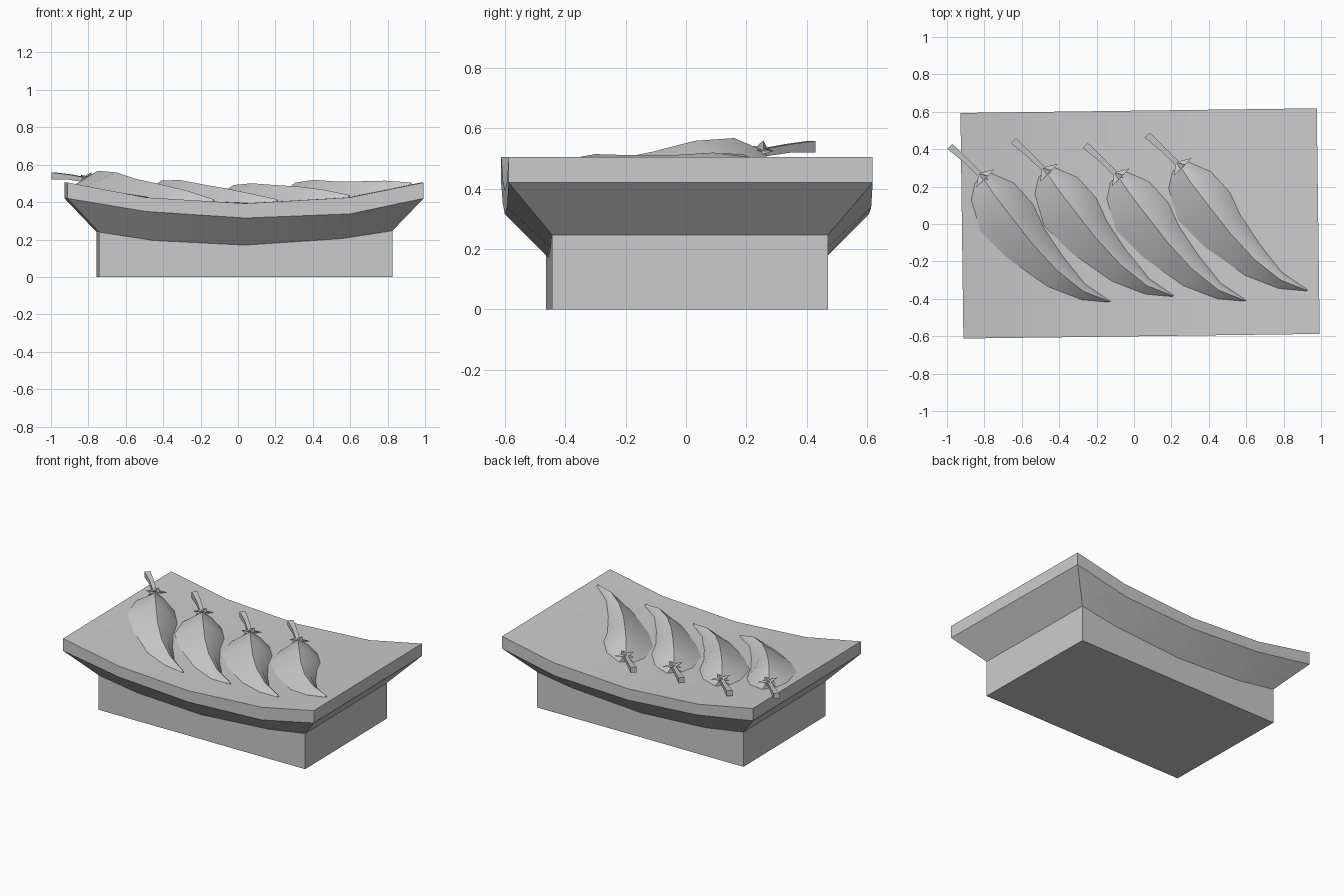
import bpy, bmesh, math
from mathutils import Vector

if "Cube" in bpy.data.objects:
    bpy.data.objects.remove(bpy.data.objects["Cube"])

grey = bpy.data.materials.new("stone grey")
grey.diffuse_color = (0.6, 0.6, 0.6, 1)
grey.use_nodes = True
grey.node_tree.nodes["Principled BSDF"].inputs["Base Color"].default_value = grey.diffuse_color


def make(name, verts, faces, angle=30):
    me = bpy.data.meshes.new(name)
    bm = bmesh.new()
    vs = [bm.verts.new(v) for v in verts]
    for f in faces:
        bm.faces.new([vs[i] for i in f])
    bmesh.ops.recalc_face_normals(bm, faces=bm.faces)
    bm.to_mesh(me)
    bm.free()
    me.materials.append(grey)
    ob = bpy.data.objects.new(name, me)
    bpy.context.collection.objects.link(ob)
    bpy.ops.object.select_all(action='DESELECT')
    ob.select_set(True)
    bpy.context.view_layer.objects.active = ob
    bpy.ops.object.shade_smooth_by_angle(angle=math.radians(angle))
    return ob


def loft(rings):
    """Verts and faces of a closed tube through equal-sized rings."""
    n = len(rings[0])
    verts = [p for r in rings for p in r]
    faces = [(i * n + j, i * n + (j + 1) % n, (i + 1) * n + (j + 1) % n, (i + 1) * n + j)
             for i in range(len(rings) - 1) for j in range(n)]
    faces += [tuple(range(n)), tuple(range(len(verts) - n, len(verts)))]
    return verts, faces


# Curved profiles along x: (x, z)
TOP = [(-0.92, 0.505), (-0.5, 0.425), (0.03, 0.393), (0.59, 0.425), (0.985, 0.505)]
RIM = [(-0.92, 0.42), (-0.5, 0.35), (0.03, 0.315), (0.59, 0.337), (0.985, 0.42)]
NECK = [(-0.75, 0.24), (-0.46, 0.195), (0.03, 0.17), (0.55, 0.205), (0.82, 0.247)]
FOOT = [(x, 0.0) for x, z in NECK]


def surface(x):
    for (x0, z0), (x1, z1) in zip(TOP, TOP[1:]):
        if x <= x1:
            break
    return z0 + (z1 - z0) * (x - x0) / (x1 - x0)


def turned(x, y, z):
    a = 0.013
    return (x - a * y, y + a * (x - 0.03) + 0.003, z)


# Stand: sagging slab, sloped underside and block foot
levels = [(TOP, 0.603), (RIM, 0.603), (NECK, 0.457), (FOOT, 0.457)]
rings = []
for i in range(5):
    front = [turned(p[i][0], -y, p[i][1]) for p, y in levels]
    back = [turned(p[i][0], y, p[i][1]) for p, y in reversed(levels)]
    rings.append(front + back)
verts, faces = loft(rings)
# split the end caps into slab, slope and foot bands
caps, faces = faces[-2:], faces[:-2]
for c in caps:
    faces += [(c[k], c[k + 1], c[6 - k], c[7 - k]) for k in range(3)]
make("stand", verts, faces, 20)

# Pepper stations measured from the calyx: left edge, ridge, ridge height, right edge
STATIONS = [
    ((-0.04, -0.03), (0.00, 0.00), 0.045, (0.03, 0.03)),
    ((-0.06, -0.12), (0.06, -0.09), 0.095, (0.17, -0.03)),
    ((-0.01, -0.29), (0.16, -0.22), 0.105, (0.27, -0.14)),
    ((0.13, -0.43), (0.27, -0.36), 0.090, (0.33, -0.27)),
    ((0.35, -0.585), (0.40, -0.50), 0.075, (0.43, -0.42)),
    ((0.53, -0.655), (0.54, -0.61), 0.050, (0.55, -0.57)),
    ((0.675, -0.668), (0.68, -0.665), 0.012, (0.685, -0.662)),
]


def add_pepper(num, cx, cy):
    # Body: ridge dropping steeply on the left and softly on the right
    rings = []
    for left, ridge, h, right in STATIONS:
        def pt(p, dz):
            return (cx + p[0], cy + p[1], surface(cx + p[0]) + dz)
        mid = [(ridge[k] + right[k]) / 2 for k in (0, 1)]
        rings.append([pt(left, 0.0), pt(ridge, h), pt(mid, h * 0.68), pt(right, -0.003),
                      pt(ridge, -0.03)])
    make(f"pepper_{num}", *loft(rings), angle=40)

    # Stem: bent four-sided rod
    base = Vector((cx, cy, surface(cx) + 0.04))
    axis = Vector((-1, 1, 0)).normalized()
    side = Vector((1, 1, 0)).normalized()
    up = Vector((0, 0, 1))
    path = [((0.03, -0.03, -0.01), 0.012), ((-0.09, 0.09, 0.01), 0.014),
            ((-0.175, 0.165, 0.015), 0.019)]
    rings = [[base + Vector(o) + side * a * r + up * b * r
              for a, b in ((-1, -1), (1, -1), (1, 1), (-1, 1))] for o, r in path]
    make(f"stem_{num}", *loft(rings), angle=30)

    # Calyx: small pointed star around the stem
    apex = base + axis * 0.03 + up * 0.008
    n = 10
    rim = []
    for i in range(n):
        t = 2 * math.pi * i / n
        r = 0.075 if i % 2 == 0 else 0.03
        rim.append(base - axis * 0.015 + side * math.cos(t) * r + up * math.sin(t) * r * 0.5)
    inner = base - axis * 0.01
    faces = [(i, (i + 1) % n, n) for i in range(n)]
    faces += [((i + 1) % n, i, n + 1) for i in range(n)]
    make(f"calyx_{num}", rim + [apex, inner], faces, 20)


for num, (cx, cy) in enumerate([(-0.81, 0.25), (-0.47, 0.28), (-0.085, 0.255), (0.245, 0.31)], 1):
    add_pepper(num, cx, cy)
